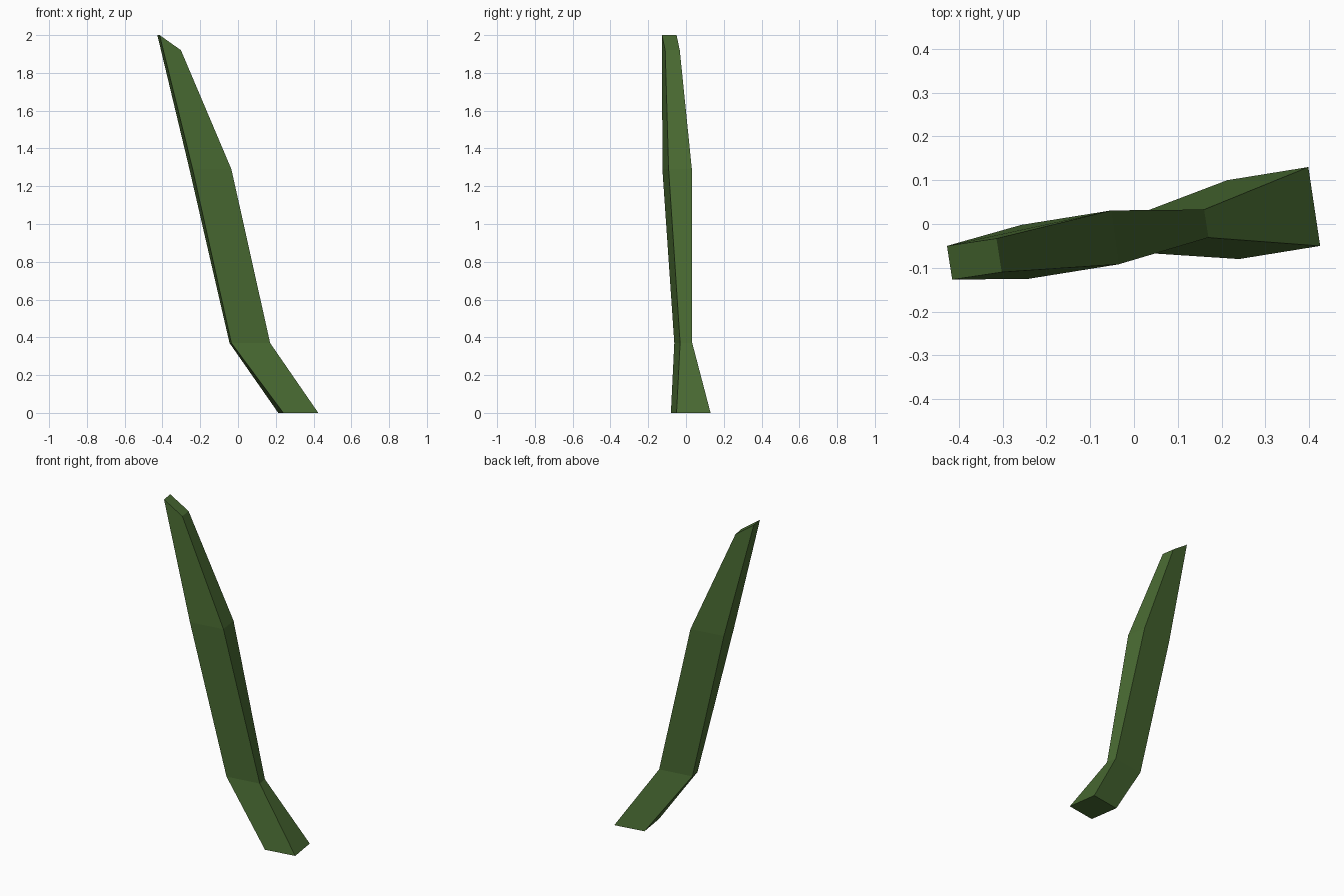
import bpy
import bmesh
from mathutils import Vector

cube = bpy.data.objects.get("Cube")
if cube:
    bpy.data.objects.remove(cube)

# Leaf green, used for the whole stem
green = bpy.data.materials.new("leaf_green")
colour = (0.067, 0.145, 0.032, 1.0)
green.use_nodes = True
green.diffuse_color = colour
shader = next(n for n in green.node_tree.nodes if n.type == 'BSDF_PRINCIPLED')
shader.inputs["Base Color"].default_value = colour
shader.inputs["Roughness"].default_value = 0.9

# Each section: front corner on the model's right, edge across, edge to the back
sections = [
    ((0.24, -0.08, 0.0), (0.185, 0.03, 0.0), (-0.027, 0.18, 0.0)),
    ((-0.035, -0.062, 0.37), (0.205, 0.031, 0.0), (-0.01, 0.064, 0.0)),
    ((-0.24, -0.125, 1.29), (0.205, 0.033, 0.0), (-0.017, 0.123, 0.0)),
    ((-0.415, -0.127, 2.0), (0.113, 0.017, -0.08), (-0.012, 0.077, 0.0)),
]

# Four-sided bent stem, lofted through the sections and capped
bm = bmesh.new()
rings = []
for corner, across, back in sections:
    c, a, b = Vector(corner), Vector(across), Vector(back)
    rings.append([bm.verts.new(p) for p in (c, c + a, c + a + b, c + b)])
for low, high in zip(rings, rings[1:]):
    for i in range(4):
        j = (i + 1) % 4
        bm.faces.new((low[i], low[j], high[j], high[i]))
bm.faces.new(reversed(rings[0]))
bm.faces.new(rings[-1])
bmesh.ops.recalc_face_normals(bm, faces=bm.faces)

mesh = bpy.data.meshes.new("bent_stem")
bm.to_mesh(mesh)
bm.free()
mesh.materials.append(green)
stem = bpy.data.objects.new("bent_stem", mesh)
bpy.context.collection.objects.link(stem)
